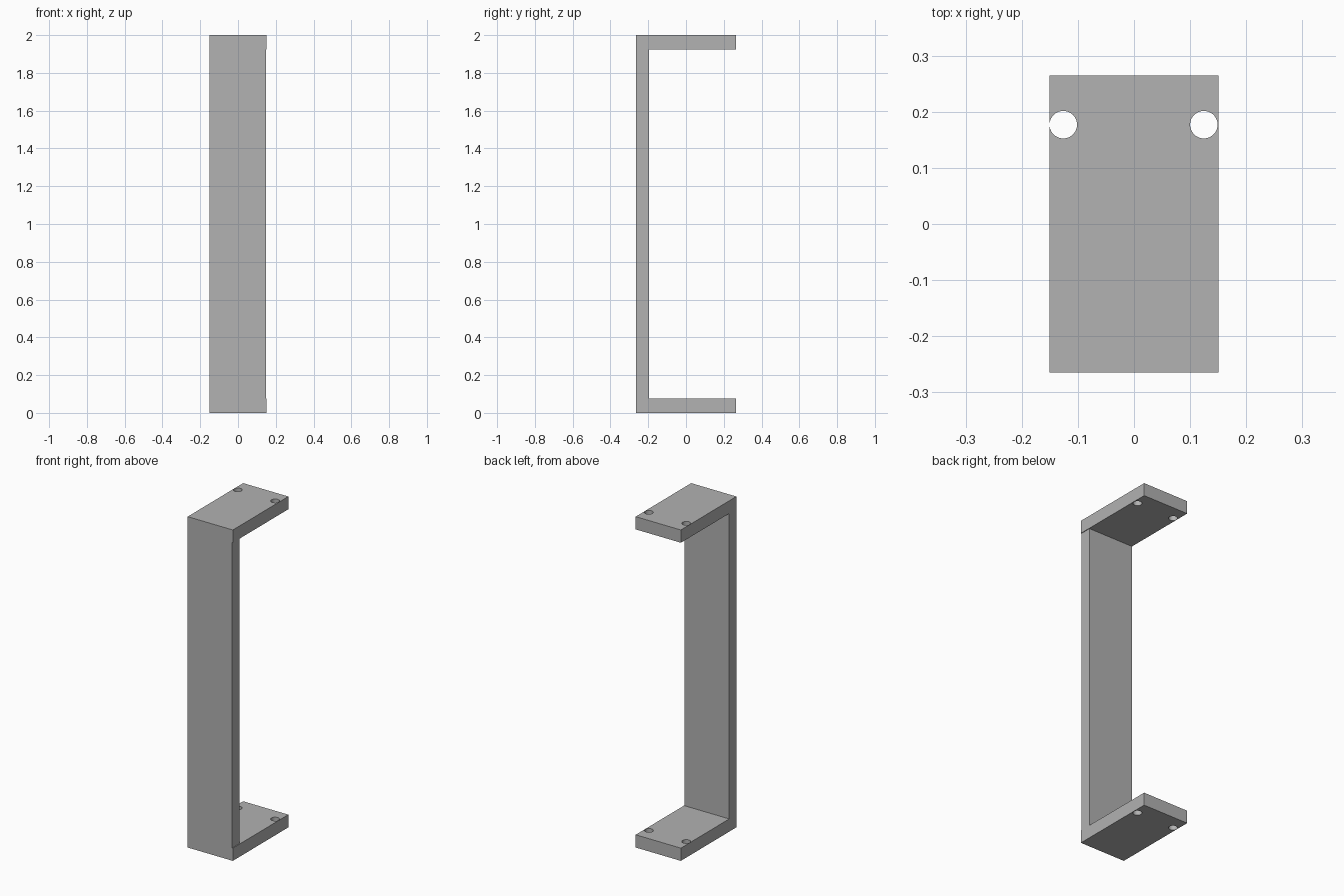
import bpy

HALF_X, HALF_Y, HEIGHT = 0.151, 0.265, 2.0
PLATE = 0.077        # end plate thickness
WALL_BACK = -0.197   # rear face of the upright
WALL_X = 0.147       # upright stops just short of the plates on one side
HOLE_R, HOLE_Y = 0.0245, 0.177

if "Cube" in bpy.data.objects:
    bpy.data.objects.remove(bpy.data.objects["Cube"], do_unlink=True)

grey = bpy.data.materials.new("plain grey")
grey.use_nodes = True
colour = (0.445, 0.445, 0.445, 1)
grey.diffuse_color = colour
grey.node_tree.nodes["Principled BSDF"].inputs["Base Color"].default_value = colour


def box(name, low, high):
    """Box between two opposite corners."""
    bpy.ops.mesh.primitive_cube_add(
        size=1, location=[(a + b) / 2 for a, b in zip(low, high)])
    ob = bpy.context.object
    ob.name = name
    ob.scale = [b - a for a, b in zip(low, high)]
    bpy.ops.object.transform_apply(location=False, rotation=False, scale=True)
    ob.data.materials.append(grey)
    return ob


def drill(plate, x):
    """Cut a round screw hole through a plate."""
    bpy.ops.mesh.primitive_cylinder_add(
        vertices=48, radius=HOLE_R, depth=4 * PLATE,
        location=(x, HOLE_Y, plate.location.z))
    cutter = bpy.context.object
    cutter.name = "hole_cutter"
    cutter.hide_render = True
    cutter.data.materials.append(grey)
    mod = plate.modifiers.new("hole", "BOOLEAN")
    mod.operation, mod.solver, mod.object = "DIFFERENCE", "EXACT", cutter
    bpy.ops.object.select_all(action="DESELECT")
    plate.select_set(True)
    bpy.context.view_layer.objects.active = plate
    bpy.ops.object.modifier_apply(modifier=mod.name)
    bpy.data.objects.remove(cutter, do_unlink=True)


# Upright wall between the end plates
box("upright_wall", (-HALF_X, -HALF_Y, PLATE), (WALL_X, WALL_BACK, HEIGHT - PLATE))

# Matching end plates, each with two holes near the rear edge
for name, z in (("bottom_plate", 0), ("top_plate", HEIGHT - PLATE)):
    plate = box(name, (-HALF_X, -HALF_Y, z), (HALF_X, HALF_Y, z + PLATE))
    for x in (-0.126, 0.1245):
        drill(plate, x)
    bpy.ops.object.shade_smooth_by_angle()
